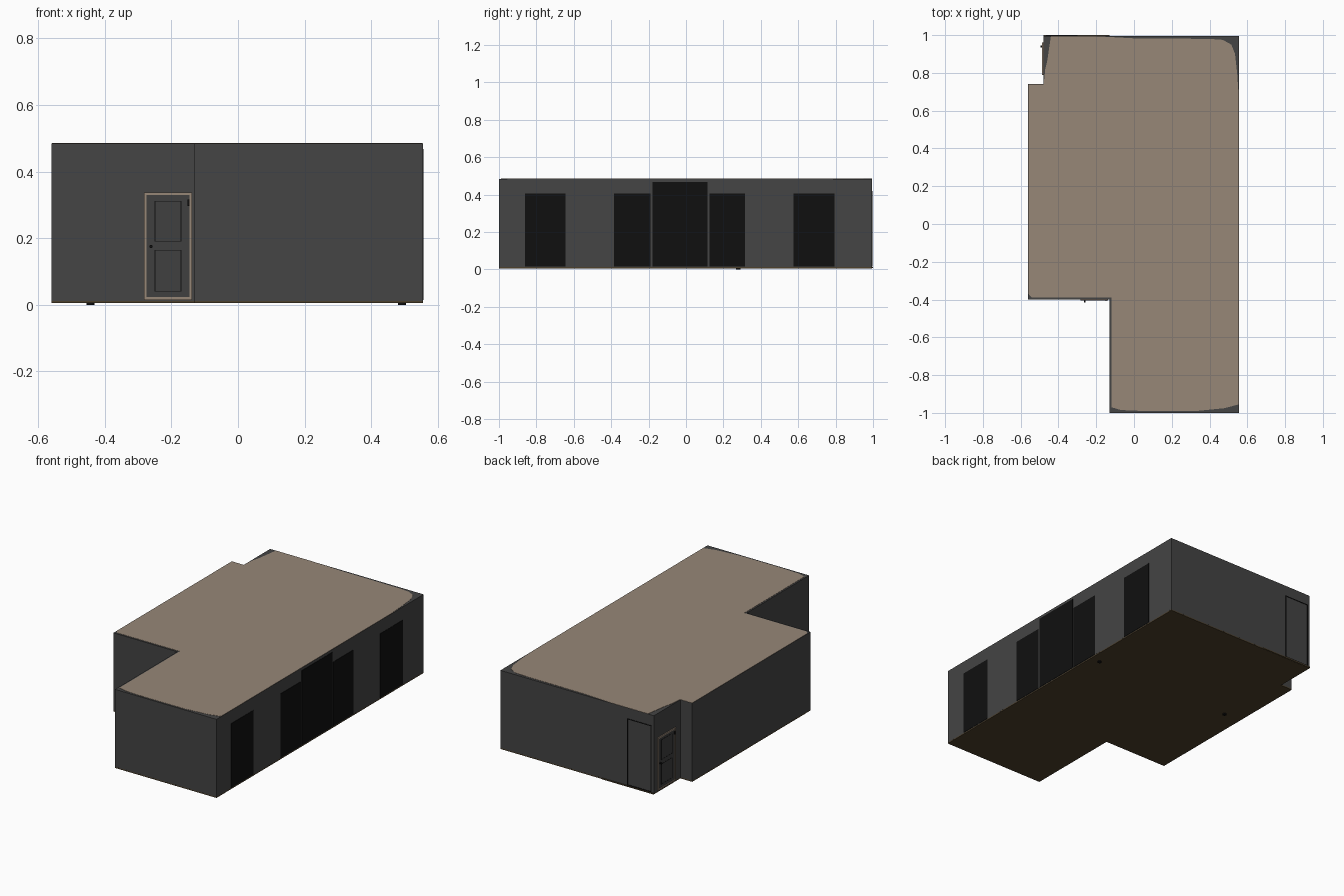
import bpy, bmesh, math
from mathutils import Matrix, Vector

if "Cube" in bpy.data.objects:
    bpy.data.objects.remove(bpy.data.objects["Cube"])


def material(name, r, g, b):
    m = bpy.data.materials.new(name)
    m.diffuse_color = (r, g, b, 1)
    m.use_nodes = True
    m.node_tree.nodes["Principled BSDF"].inputs["Base Color"].default_value = m.diffuse_color
    return m


GREY = material("charcoal wall", .058, .058, .058)
TAN = material("warm tan", .31, .242, .185)
WOOD = material("dark wood", .075, .052, .025)
BLACK = material("black", .005, .005, .005)
DOOR = material("door grey", .05, .05, .05)


def finish(bm, name, mat):
    me = bpy.data.meshes.new(name)
    bm.normal_update()
    bm.to_mesh(me)
    bm.free()
    me.materials.append(mat)
    ob = bpy.data.objects.new(name, me)
    bpy.context.collection.objects.link(ob)
    return ob


def prism(name, pts, z0, z1, mat):
    bm = bmesh.new()
    lo = [bm.verts.new((x, y, z0)) for x, y in pts]
    hi = [bm.verts.new((x, y, z1)) for x, y in pts]
    bm.faces.new(lo[::-1])
    bm.faces.new(hi)
    for i in range(len(pts)):
        j = (i + 1) % len(pts)
        bm.faces.new((lo[i], lo[j], hi[j], hi[i]))
    return finish(bm, name, mat)


def plate(name, origin, angle, u0, u1, z0, z1, depth, mat, back=0.002):
    """Thin box on a wall; u runs along the wall, local -y points outward."""
    bm = bmesh.new()
    bmesh.ops.create_cube(bm, size=1)
    size = Vector((u1 - u0, depth + back, z1 - z0))
    mid = Vector(((u0 + u1) / 2, (back - depth) / 2, (z0 + z1) / 2))
    bm.transform(Matrix.Translation(origin) @ Matrix.Rotation(angle, 4, 'Z')
                 @ Matrix.Translation(mid) @ Matrix.Diagonal((*size, 1)))
    return finish(bm, name, mat)


def cylinder(name, matrix, radius, depth, mat):
    bm = bmesh.new()
    bmesh.ops.create_cone(bm, cap_ends=True, segments=16, radius1=radius,
                          radius2=radius, depth=depth)
    bm.transform(matrix)
    return finish(bm, name, mat)


def border(name, o, a, u0, u1, z0, z1, w, depth, mat):
    """Rectangular outline made of four strips."""
    plate(name + "_left", o, a, u0, u0 + w, z0, z1, depth, mat)
    plate(name + "_right", o, a, u1 - w, u1, z0, z1, depth, mat)
    plate(name + "_top", o, a, u0 + w, u1 - w, z1 - w, z1, depth, mat)
    plate(name + "_bottom", o, a, u0 + w, u1 - w, z0, z0 + w, depth, mat)


def door(name, o, a, u0, u1):
    """Two-panel door with trim, knob and hinge."""
    z0, z1 = .015, .337
    border(name + "_frame", o, a, u0, u1, z0, z1, .008, .006, TAN)
    plate(name + "_leaf", o, a, u0 + .008, u1 - .008, z0 + .008, z1 - .008, .002, DOOR)
    for i, (p0, p1) in enumerate(((.04, .165), (.19, .312))):
        border(f"{name}_panel_{i}", o, a, u0 + .032, u1 - .032, p0, p1, .002, .003, BLACK)
    plate(name + "_hinge", o, a, u1 - .013, u1 - .007, .297, .316, .007, BLACK)
    m = (Matrix.Translation(o) @ Matrix.Rotation(a, 4, 'Z')
         @ Matrix.Translation((u0 + .021, -.008, .175)) @ Matrix.Rotation(math.pi / 2, 4, 'X'))
    cylinder(name + "_knob", m, .005, .014, BLACK)


# Stepped footprint, counter-clockwise
plan = [(-.13, -1), (.555, -1), (.555, .995), (-.48, .995),
        (-.48, .74), (-.56, .74), (-.56, -.4), (-.13, -.4)]

# Thin outer walls
bm = bmesh.new()
lo = [bm.verts.new((x, y, .012)) for x, y in plan]
hi = [bm.verts.new((x, y, .484)) for x, y in plan]
for i in range(len(plan)):
    j = (i + 1) % len(plan)
    bm.faces.new((lo[i], lo[j], hi[j], hi[i]))
walls = finish(bm, "walls", GREY)
sol = walls.modifiers.new("thickness", 'SOLIDIFY')
sol.thickness, sol.offset, sol.use_even_offset = .01, -1, True

# Floor, dark cap at the wall tops, and ceiling with softened corners
prism("floor", plan, .005, .0119, WOOD)
prism("wall_cap", plan, .479, .4842, GREY)
roof = [(-.12, -.97), (-.07, -.985), (.05, -.99), (.33, -.99), (.48, -.975),
        (.554, -.955), (.554, .68), (.546, .8), (.535, .9), (.515, .95),
        (.47, .975), (.4, .98), (0, .983), (-.2, .994), (-.44, .994),
        (-.46, .86), (-.47, .82), (-.478, .739), (-.559, .739),
        (-.559, -.37), (-.54, -.39), (-.12, -.39)]
prism("ceiling", roof, .4838, .4855, TAN)

# Tall dark windows on the right wall
right = Vector((.555, 0, 0))
for i, (a, b, top) in enumerate(((-.86, -.645, .405), (-.385, -.19, .405),
                                 (-.18, .115, .468), (.125, .315, .405),
                                 (.575, .795, .405))):
    plate(f"window_{i}", right, math.pi / 2, a, b, .014, top, .002, BLACK)

# Doors: in the front recess and in the back-left recess
door("front_door", Vector((0, -.4, 0)), 0, -.282, -.138)
door("side_door", Vector((-.48, 0, 0)), -math.pi / 2, -.96, -.79)

# Closet panel and threshold on the back wall (u is -x there)
back = Vector((0, .995, 0))
border("closet_outline", back, math.pi, .3, .465, .014, .42, .004, .003, BLACK)
plate("threshold", back, math.pi, .13, .48, .006, .0125, .005, WOOD)

# Small round feet
for side, x in (("left", -.443), ("right", .493)):
    cylinder(side + "_foot", Matrix.Translation((x, .28, .003)), .012, .006, BLACK)
